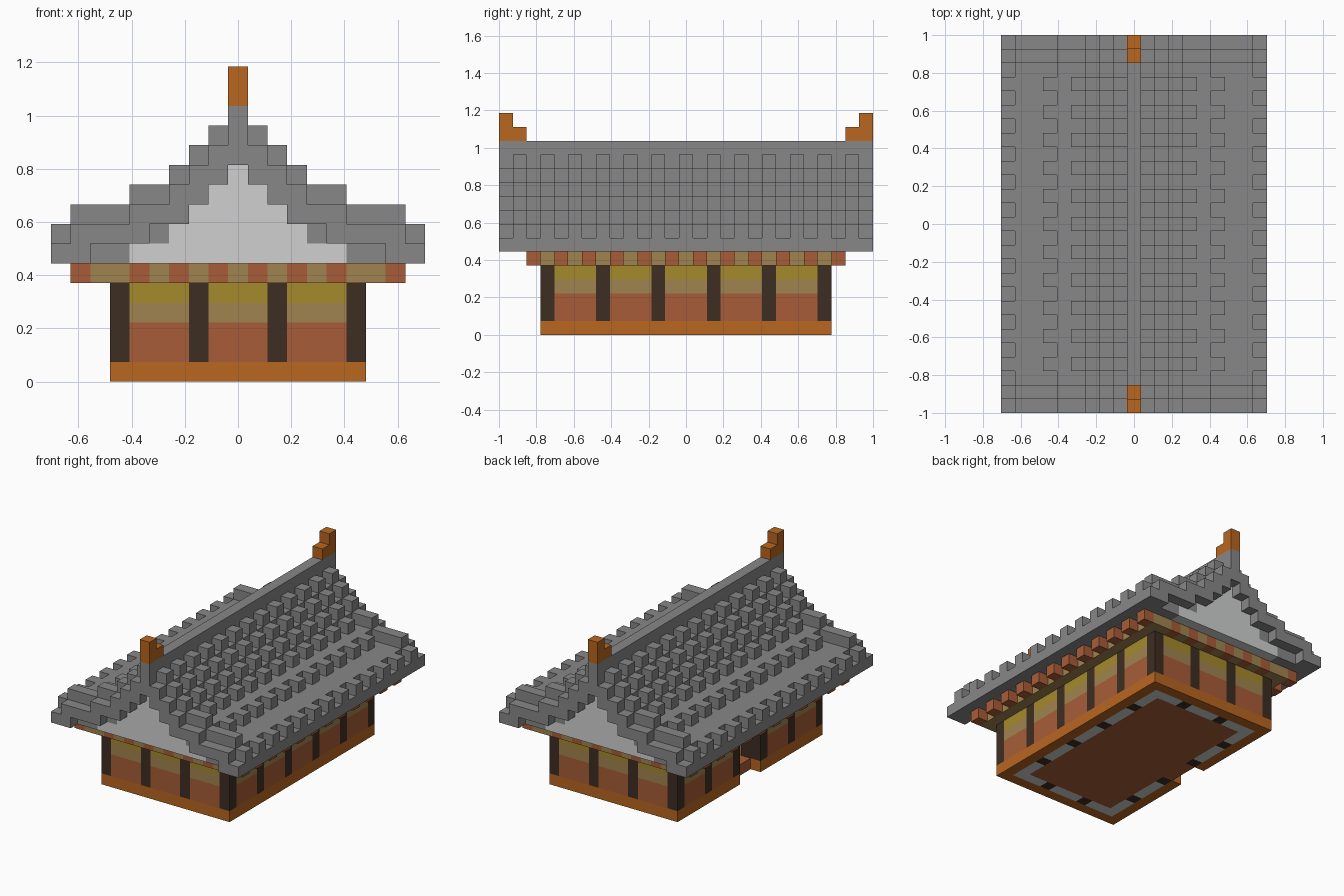
import bpy, bmesh

cube = bpy.data.objects.get("Cube")
if cube:
    bpy.data.objects.remove(cube, do_unlink=True)

U = 2 / 27  # edge of one block


def material(name, rgb):
    col = [(c / 255) ** 2.2 for c in rgb] + [1]
    m = bpy.data.materials.new(name)
    m.use_nodes = True
    m.diffuse_color = col
    m.node_tree.nodes["Principled BSDF"].inputs["Base Color"].default_value = col
    return m


GREY = material("roof grey", (134, 134, 134))
WHITE = material("plaster white", (205, 207, 206))
ORANGE = material("base orange", (183, 102, 37))
YELLOW = material("olive yellow", (162, 136, 48))
TAN = material("tan", (158, 130, 80))
RED = material("clay red", (166, 93, 58))
DARK = material("dark timber", (64, 49, 39))


def part(name, mat, boxes):
    """One object from boxes given as inclusive block ranges (x, x, y, y, z, z)."""
    bm = bmesh.new()
    for x0, x1, y0, y1, z0, z1 in boxes:
        lo = [(x0 - .5) * U, (y0 - .5) * U, z0 * U]
        hi = [(x1 + .5) * U, (y1 + .5) * U, (z1 + 1) * U]
        for v in bmesh.ops.create_cube(bm, size=1)["verts"]:
            v.co = [a + (c + .5) * (b - a) for a, b, c in zip(lo, hi, v.co)]
    me = bpy.data.meshes.new(name)
    bm.to_mesh(me)
    bm.free()
    me.materials.append(mat)
    ob = bpy.data.objects.new(name, me)
    bpy.context.collection.objects.link(ob)
    return ob


def cell(x, y, z0, z1):
    return (x, x, y, y, z0, z1)


# Base rim, open at the doorway on the -x side
part("base_rim", ORANGE, [
    (-6, 6, -10, -10, 0, 0), (-6, 6, 10, 10, 0, 0), (6, 6, -9, 9, 0, 0),
    (-6, -6, -9, -2, 0, 0), (-6, -6, 2, 9, 0, 0)])

# Floor, reaching out through the doorway
part("floor", RED, [(-4, 4, -8, 8, 0, 0), (-5, -5, -1, 1, 0, 0)])

# Plastered inner wall with inner posts, open at the doorway
plaster, inner_posts = [], []
for x in range(-5, 6):
    for y in range(-9, 10):
        side, end = abs(x) == 5, abs(y) == 9
        if not (side or end) or (x == -5 and abs(y) < 2):
            continue
        post = (side and abs(y) in (2, 6)) or (end and abs(x) == 2)
        (inner_posts if post else plaster).append(cell(x, y, 0, 4))
part("inner_wall", WHITE, plaster)
part("inner_posts", DARK, inner_posts)

# Timber posts
SIDE_POSTS, END_POSTS = (-10, -6, -2, 2, 6, 10), (-6, -2, 2, 6)
posts = {(x, y) for x in (-6, 6) for y in SIDE_POSTS}
posts |= {(x, y) for x in END_POSTS for y in (-10, 10)}
part("posts", DARK, [cell(x, y, 1, 4) for x, y in sorted(posts)])

# Wall panels between the posts, in three colour bands
panels = [(x, x, y + 1, y + 3) for x in (-6, 6) for y in SIDE_POSTS[:-1]
          if (x, y) != (-6, -2)]
panels += [(x + 1, x + 3, y, y) for x in END_POSTS[:-1] for y in (-10, 10)]
for name, mat, z0, z1 in (("lower_wall", RED, 1, 2), ("middle_wall", TAN, 3, 3),
                          ("upper_wall", YELLOW, 4, 4)):
    part(name, mat, [p + (z0, z1) for p in panels])

# Eave beams with alternating rafter ends
rafters = [cell(s * 8, y, 5, 5) for s in (-1, 1) for y in range(-11, 12, 2)]
beams = [(-7, 7, -10, 10, 5, 5)]
for x in range(-7, 8):
    ends = [cell(x, y, 5, 5) for y in (-11, 11)]
    (rafters if abs(x) in (1, 3, 5) else beams).extend(ends)
part("eave_beams", TAN, beams)
part("rafter_ends", RED, rafters)

# Stepped gable filling under the roof
part("gable_wall", WHITE, [(-w, w, -12, 12, z, z)
                           for w, z in zip((5, 3, 2, 1, 0), range(6, 11))])
part("eave_filling", GREY, [b for s in (-1, 1) for b in (
    (min(s * 6, s * 7), max(s * 6, s * 7), -12, 12, 6, 6), (s * 4, s * 4, -12, 12, 7, 7))])

# Roof shell: bottom and top level per column, counted out from the ridge
LEVELS = [(11, 13), (10, 11), (9, 10), (8, 9), (8, 8), (7, 8), (7, 7), (7, 7), (6, 7), (6, 6)]
part("roof_shell", GREY, [(s * x, s * x, -13, 13, lo, hi)
                          for x, (lo, hi) in enumerate(LEVELS)
                          for s in ((-1, 1) if x else (1,))])

# Tile ribs on every second row; the rows near the gables are unbroken
ribs = []
for y in range(-12, 13, 2):
    for x in range(1, 10):
        if abs(y) == 12 or x not in (5, 7, 8):
            z = LEVELS[x][1] + 1
            ribs += [cell(s * x, y, z, z) for s in (-1, 1)]
part("tile_ribs", GREY, ribs)

# Ridge end ornaments
part("ridge_ornaments", ORANGE, [b for s in (-1, 1) for b in (
    cell(0, s * 13, 14, 15), cell(0, s * 12, 14, 14))])
